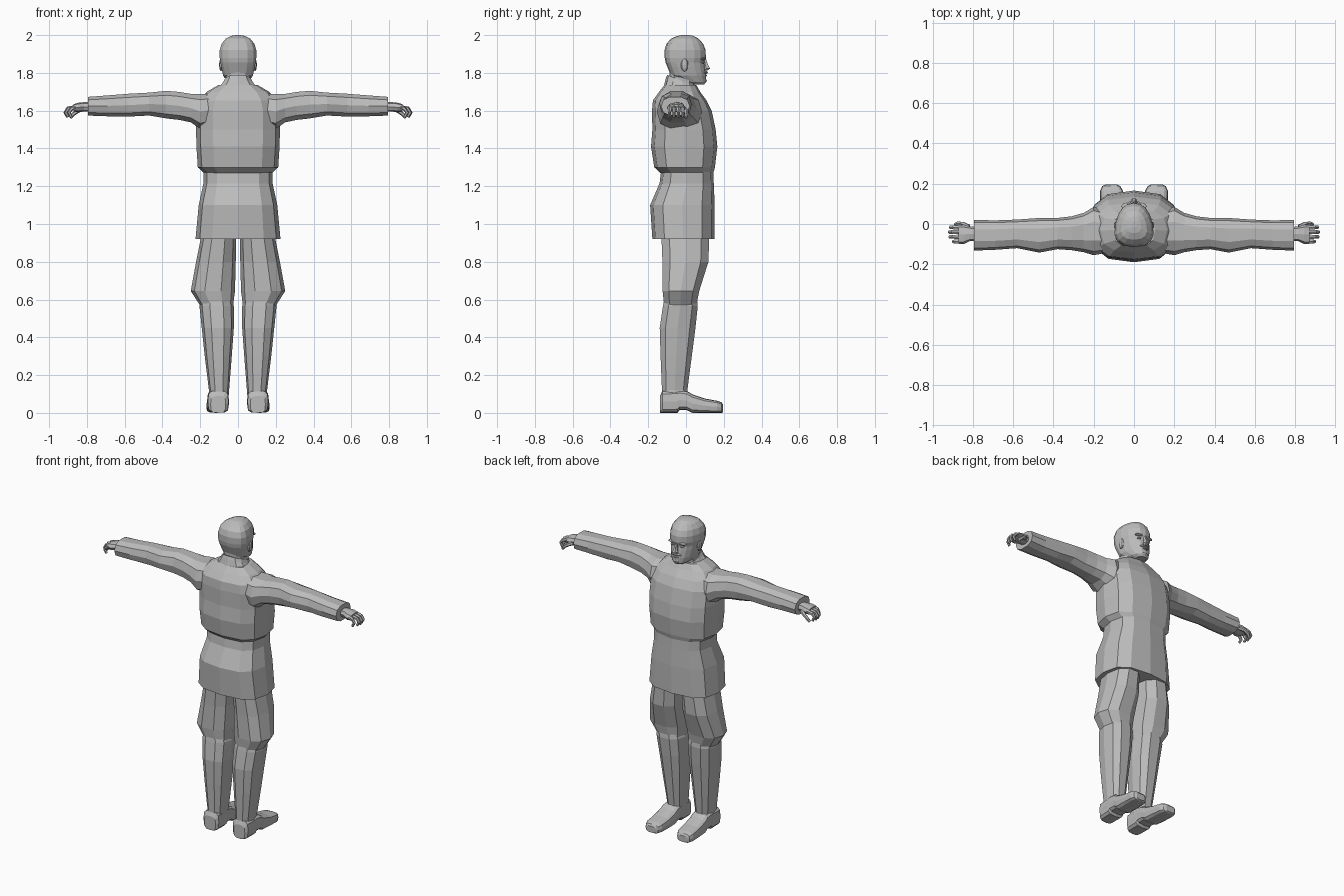
import bpy, bmesh, math
from mathutils import Vector

grey = bpy.data.materials.new("plain grey")
grey.diffuse_color = (0.5, 0.5, 0.5, 1)


def ring(axis, pos, a0, a1, b0, b1, p=0.8, n=12, taper=0, tilt=0):
    """Rounded-box cross-section; a and b are the two axes other than `axis`."""
    pts = []
    for i in range(n):
        t = 2 * math.pi * i / n
        c, s = math.cos(t), math.sin(t)
        u = math.copysign(abs(c) ** p, c) if abs(c) > 1e-6 else 0
        v = math.copysign(abs(s) ** p, s) if abs(s) > 1e-6 else 0
        a = (a0 + a1) / 2 + (a1 - a0) / 2 * u * (1 - taper * v)
        b = (b0 + b1) / 2 + (b1 - b0) / 2 * v
        w = pos + tilt * v
        pts.append({'z': (a, b, w), 'x': (w, a, b), 'y': (a, w, b)}[axis])
    return pts


def finish(name, bm, mirror):
    bmesh.ops.recalc_face_normals(bm, faces=bm.faces)
    me = bpy.data.meshes.new(name)
    bm.to_mesh(me)
    bm.free()
    me.materials.append(grey)
    ob = bpy.data.objects.new(name, me)
    bpy.context.collection.objects.link(ob)
    if mirror:
        ob.modifiers.new("mirror", 'MIRROR').use_axis[0] = True
    return ob


def loft(name, rings, mirror=False):
    bm = bmesh.new()
    rows = [[bm.verts.new(q) for q in r] for r in rings]
    n = len(rows[0])
    for r, s in zip(rows, rows[1:]):
        for i in range(n):
            bm.faces.new((r[i], r[(i + 1) % n], s[(i + 1) % n], s[i]))
    bm.faces.new(rows[0])
    bm.faces.new(rows[-1])
    return finish(name, bm, mirror)


def body(name, levels, **kw):
    """Centred loft from (z, half width, back y, front y)."""
    return loft(name, [ring('z', z, -w, w, b, f, **kw) for z, w, b, f in levels])


def finger(name, path, r):
    """Bent tapering finger running through the path."""
    pts = [Vector(q) for q in path]
    rings = []
    for i, q in enumerate(pts):
        d = (pts[min(i + 1, len(pts) - 1)] - pts[max(i - 1, 0)]).normalized()
        side = d.cross(Vector((0, 1, 0))).normalized()
        other = d.cross(side)
        rad = r * (1 - 0.12 * i)
        rings.append([q + rad * (math.cos(k * math.pi / 3) * side + math.sin(k * math.pi / 3) * other)
                      for k in range(6)])
    loft(name, rings, True)


def blob(name, loc, size, mirror=False):
    bm = bmesh.new()
    bmesh.ops.create_uvsphere(bm, u_segments=8, v_segments=6, radius=1)
    for v in bm.verts:
        v.co = Vector(loc) + Vector([c * s for c, s in zip(v.co, size)])
    finish(name, bm, mirror)


# Jacket: blousing upper half, then belt and skirt
body("jacket_upper", [
    (1.27, 0.180, -0.135, 0.145), (1.30, 0.213, -0.168, 0.153), (1.41, 0.220, -0.185, 0.166),
    (1.50, 0.222, -0.178, 0.157), (1.60, 0.222, -0.180, 0.136), (1.655, 0.205, -0.175, 0.108),
    (1.70, 0.165, -0.142, 0.075), (1.735, 0.105, -0.115, 0.055)], p=0.75)
body("jacket_skirt", [
    (0.92, 0.225, -0.178, 0.150), (1.10, 0.208, -0.190, 0.152), (1.215, 0.183, -0.140, 0.147),
    (1.28, 0.183, -0.132, 0.145)], p=0.72)

# Collar, higher at the nape
loft("collar", [
    ring('z', 1.69, -0.125, 0.125, -0.12, 0.085, tilt=-0.03),
    ring('z', 1.735, -0.085, 0.085, -0.107, 0.072, tilt=-0.035),
    ring('z', 1.755, -0.074, 0.074, -0.100, 0.062, tilt=-0.035)])

# Neck and head
body("neck", [(1.69, 0.072, -0.088, 0.05), (1.75, 0.069, -0.085, 0.045), (1.83, 0.072, -0.088, 0.05)])
body("head", [
    (1.738, 0.032, 0.035, 0.096), (1.752, 0.055, -0.01, 0.106), (1.785, 0.076, -0.080, 0.107),
    (1.83, 0.086, -0.098, 0.101), (1.855, 0.090, -0.108, 0.097), (1.88, 0.094, -0.113, 0.105),
    (1.92, 0.094, -0.114, 0.104), (1.955, 0.084, -0.103, 0.090), (1.982, 0.062, -0.078, 0.066),
    (1.996, 0.034, -0.045, 0.038), (2.0, 0.012, -0.018, 0.014)], p=0.82, n=16, taper=0.22)

# Face details
loft("nose", [
    ring('z', 1.812, -0.012, 0.012, 0.085, 0.112, n=6),
    ring('z', 1.822, -0.017, 0.017, 0.085, 0.130, n=6),
    ring('z', 1.845, -0.010, 0.010, 0.085, 0.118, n=6),
    ring('z', 1.875, -0.008, 0.008, 0.085, 0.107, n=6)])
blob("moustache", (0, 0.098, 1.803), (0.036, 0.018, 0.009))
blob("lower_lip", (0, 0.099, 1.786), (0.022, 0.014, 0.006))
blob("chin", (0, 0.092, 1.758), (0.026, 0.018, 0.014))
blob("brow", (0.034, 0.088, 1.876), (0.030, 0.018, 0.007), True)
blob("eye", (0.034, 0.086, 1.856), (0.014, 0.012, 0.007), True)
blob("ear", (0.090, -0.008, 1.842), (0.010, 0.020, 0.034), True)

# Sleeves: (x, y range, z range)
sleeve = [
    (0.12, -0.14, 0.06, 1.52, 1.695), (0.20, -0.155, 0.085, 1.50, 1.692),
    (0.25, -0.140, 0.055, 1.535, 1.692), (0.31, -0.130, 0.038, 1.548, 1.702),
    (0.38, -0.125, 0.030, 1.556, 1.708), (0.47, -0.142, 0.030, 1.572, 1.698),
    (0.58, -0.120, 0.022, 1.566, 1.692), (0.69, -0.128, 0.018, 1.568, 1.683),
    (0.795, -0.132, 0.020, 1.572, 1.675)]
loft("sleeve", [ring('x', *s, n=10) for s in sleeve], True)

# Hands with curled fingers and a thumb
palm = [(0.78, -0.085, -0.015, 1.595, 1.645), (0.815, -0.085, -0.012, 1.595, 1.645),
        (0.845, -0.100, -0.004, 1.592, 1.642), (0.872, -0.100, -0.004, 1.596, 1.634)]
loft("palm", [ring('x', *s, n=8) for s in palm], True)
for k, reach in enumerate((0.895, 0.912, 0.915, 0.910)):
    y = -0.087 + 0.0235 * k
    finger("finger", [(0.86, y, 1.617), (reach - 0.014, y, 1.611),
                      (reach, y, 1.590), (reach - 0.013, y, 1.567)], 0.0125)
finger("thumb", [(0.82, -0.015, 1.612), (0.85, 0.001, 1.598), (0.873, 0.003, 1.580),
                 (0.887, -0.002, 1.563)], 0.013)

# Breeches: (z, x range, y range)
breeches = [(1.0, 0.010, 0.195, -0.14, 0.125), (0.92, 0.010, 0.198, -0.135, 0.128),
            (0.80, 0.012, 0.222, -0.130, 0.124), (0.645, 0.016, 0.250, -0.128, 0.074),
            (0.575, 0.025, 0.205, -0.120, 0.060), (0.54, 0.035, 0.185, -0.10, 0.045)]
loft("breeches_leg", [ring('z', *s, n=10, p=0.85) for s in breeches], True)

# Boot shafts and feet
shaft = [(0.62, 0.040, 0.19, -0.115, 0.060), (0.565, 0.022, 0.204, -0.126, 0.066),
         (0.45, 0.022, 0.192, -0.143, 0.054), (0.30, 0.033, 0.176, -0.138, 0.034),
         (0.12, 0.047, 0.154, -0.130, 0.010), (0.08, 0.050, 0.156, -0.128, 0.010)]
loft("boot_shaft", [ring('z', *s, n=10) for s in shaft], True)
foot = [(-0.137, 0.065, 0.145, 0.0, 0.090), (-0.125, 0.050, 0.160, 0.0, 0.118),
        (-0.045, 0.048, 0.163, 0.0, 0.122), (-0.035, 0.048, 0.163, 0.014, 0.122),
        (0.005, 0.048, 0.164, 0.014, 0.116), (0.035, 0.048, 0.166, 0.0, 0.098),
        (0.10, 0.050, 0.168, 0.0, 0.076), (0.165, 0.055, 0.168, 0.0, 0.064),
        (0.188, 0.068, 0.158, 0.0, 0.056), (0.196, 0.085, 0.142, 0.004, 0.045)]
loft("boot_foot", [ring('y', *s, n=12, p=0.55) for s in foot], True)
